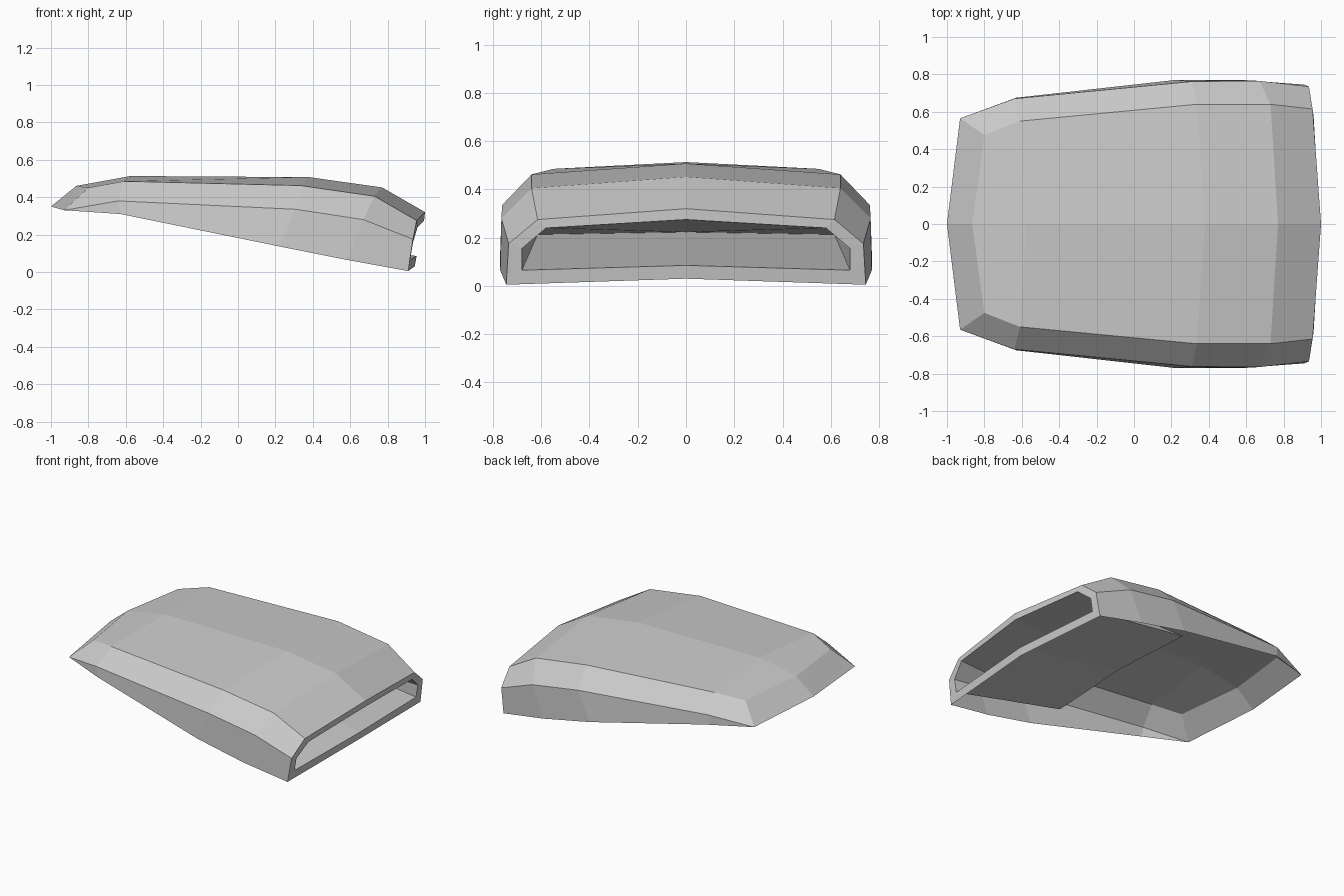
import bpy

cube = bpy.data.objects.get("Cube")
if cube:
    bpy.data.objects.remove(cube, do_unlink=True)

grey = bpy.data.materials.new("plain_grey")
grey.use_nodes = True
colour = (0.6, 0.6, 0.6, 1)
grey.diffuse_color = colour
grey.node_tree.nodes["Principled BSDF"].inputs["Base Color"].default_value = colour


def loft(name, rows):
    """Skin half of a part between rows of points, then mirror it across y."""
    verts = list(dict.fromkeys(p for row in rows for p in row))
    faces = []
    for a, b in zip(rows, rows[1:]):
        for i in range(len(a) - 1):
            corners = dict.fromkeys((a[i], a[i + 1], b[i + 1], b[i]))
            if len(corners) > 2:
                faces.append([verts.index(p) for p in corners])
    mesh = bpy.data.meshes.new(name)
    mesh.from_pydata(verts, [], faces)
    mesh.materials.append(grey)
    obj = bpy.data.objects.new(name, mesh)
    bpy.context.collection.objects.link(obj)
    mirror = obj.modifiers.new("mirror", 'MIRROR')
    mirror.use_axis = (False, True, False)
    mirror.merge_threshold = 0.001
    return obj


# Outer shell: each section runs bottom edge, side crease, shoulder, centre
tip = (-0.93, 0.565, 0.33)
mouth = [(0.91, 0.745, 0.005), (0.935, 0.735, 0.175),
         (0.955, 0.615, 0.275), (1.0, 0, 0.32)]
loft("hood_shell", [
    [tip, tip, tip, (-1.0, 0, 0.35)],
    [tip, tip, (-0.80, 0.475, 0.45), (-0.865, 0, 0.46)],
    [(-0.63, 0.675, 0.31), (-0.64, 0.67, 0.38), (-0.61, 0.55, 0.485), (-0.575, 0, 0.513)],
    [(0.22, 0.77, 0.137), (0.31, 0.762, 0.335), (0.335, 0.64, 0.462), (0.38, 0, 0.507)],
    [(0.58, 0.77, 0.065), (0.67, 0.765, 0.28), (0.73, 0.64, 0.405), (0.77, 0, 0.452)],
    mouth,
])

# Flat rim around the opening
outer_rim = [(0.945, 0, 0.03)] + mouth
inner_rim = [(0.955, 0, 0.085), (0.92, 0.68, 0.065), (0.935, 0.68, 0.155),
             (0.96, 0.58, 0.24), (0.995, 0, 0.275)]
loft("opening_rim", [outer_rim, inner_rim])

# Duct that narrows inward to a closed crease
crease_mid, crease_end = (0.13, 0, 0.223), (0.105, 0.615, 0.213)
loft("inner_duct", [inner_rim, [crease_mid] + [crease_end] * 3 + [crease_mid]])
